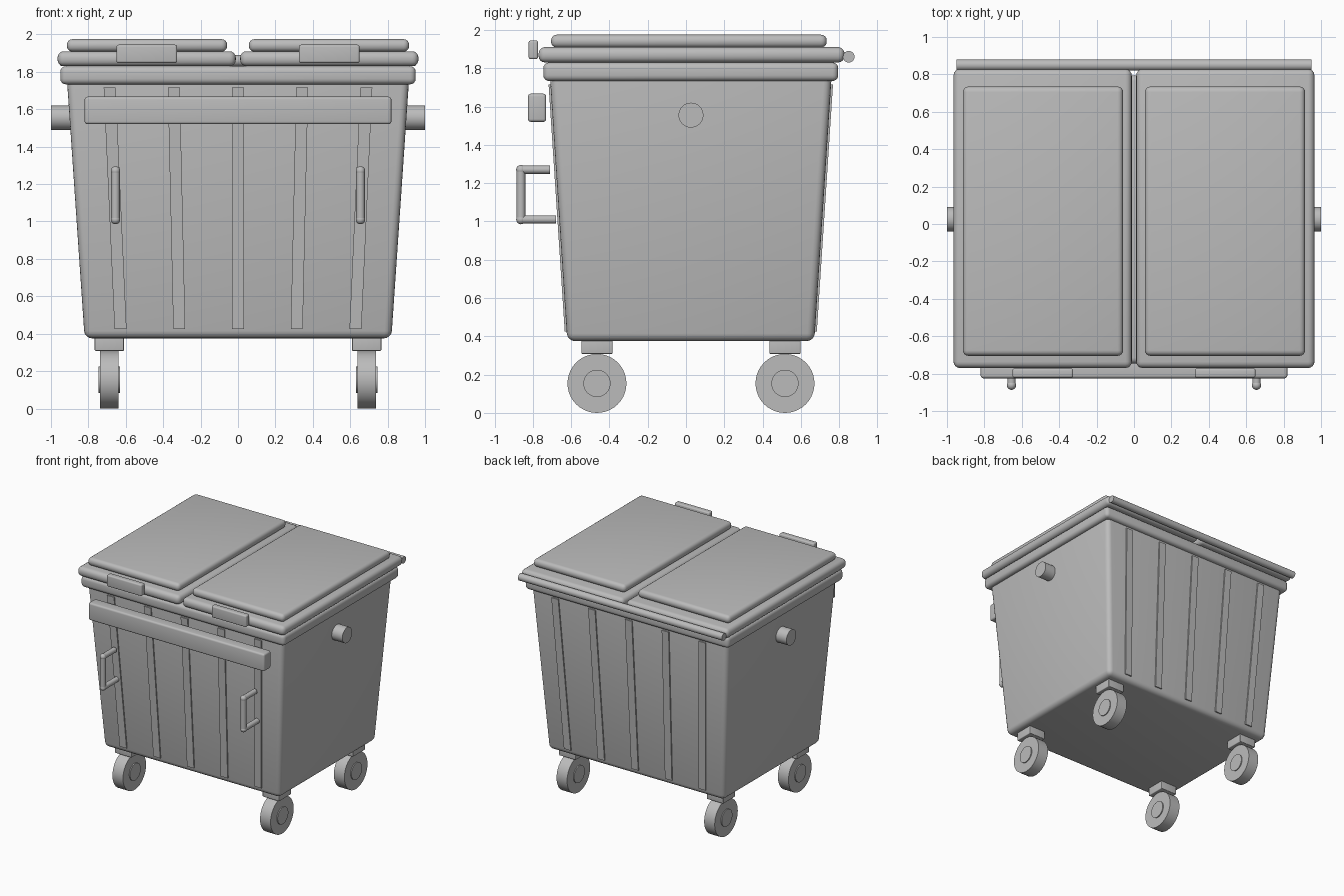
import bpy, bmesh, math
from mathutils import Vector, Matrix

if "Cube" in bpy.data.objects:
    bpy.data.objects.remove(bpy.data.objects["Cube"], do_unlink=True)

grey = bpy.data.materials.new("plain grey")
grey.use_nodes = True
grey.diffuse_color = (0.5, 0.5, 0.5, 1)
grey.node_tree.nodes["Principled BSDF"].inputs["Base Color"].default_value = (0.5, 0.5, 0.5, 1)


def finish(name, bm):
    bmesh.ops.recalc_face_normals(bm, faces=bm.faces[:])
    mesh = bpy.data.meshes.new(name)
    bm.to_mesh(mesh)
    bm.free()
    mesh.materials.append(grey)
    obj = bpy.data.objects.new(name, mesh)
    bpy.context.collection.objects.link(obj)
    bpy.ops.object.select_all(action='DESELECT')
    obj.select_set(True)
    bpy.context.view_layer.objects.active = obj
    bpy.ops.object.shade_smooth_by_angle(angle=math.radians(35))
    return obj


def round_edges(bm, radius, segments=4):
    if radius:
        bmesh.ops.bevel(bm, geom=bm.edges[:], offset=radius, segments=segments,
                        profile=0.5, affect='EDGES', clamp_overlap=True)


def box(name, x, y, z, radius=0.0):
    """Box from (min, max) ranges with rounded edges."""
    bm = bmesh.new()
    bmesh.ops.create_cube(bm, size=1)
    for v in bm.verts:
        v.co = Vector([r[0] if c < 0 else r[1] for c, r in zip(v.co, (x, y, z))])
    round_edges(bm, radius)
    return finish(name, bm)


def rod(name, a, b, radius, sides=32):
    """Capped cylinder between two points."""
    a, b = Vector(a), Vector(b)
    bm = bmesh.new()
    turn = (b - a).to_track_quat('Z', 'Y').to_matrix().to_4x4()
    bmesh.ops.create_cone(bm, cap_ends=True, segments=sides, radius1=radius, radius2=radius,
                          depth=(b - a).length, matrix=Matrix.Translation((a + b) / 2) @ turn)
    return finish(name, bm)


def ball(name, centre, radius):
    bm = bmesh.new()
    bmesh.ops.create_uvsphere(bm, u_segments=16, v_segments=10, radius=radius,
                              matrix=Matrix.Translation(centre))
    return finish(name, bm)


# Tapered container
Z0, Z1, YC = 0.375, 1.78, 0.025


def half_depth(z):
    return 0.645 + 0.092 * (z - Z0) / (Z1 - Z0)


bm = bmesh.new()
bmesh.ops.create_cube(bm, size=2)
for v in bm.verts:
    z = Z0 if v.co.z < 0 else Z1
    v.co = Vector((v.co.x * (0.82 if z == Z0 else 0.916), YC + v.co.y * half_depth(z), z))
round_edges(bm, 0.04)
finish("container_body", bm)

# Raised ribs following the slope of the front and back walls
for side, label in ((-1, "front"), (1, "back")):
    for i in range(-2, 3):
        bm = bmesh.new()
        bmesh.ops.create_cube(bm, size=2)
        for v in bm.verts:
            top = v.co.z > 0
            z = 1.715 if top else 0.425
            out = 0.01 if v.co.y * side > 0 else -0.02
            x = i * (0.343 if top else 0.314) + v.co.x * 0.032
            v.co = Vector((x, YC + side * (half_depth(z) + out), z))
        finish(f"{label}_rib", bm)

# Rim, front bar and hinge rod
box("rim", (-0.95, 0.95), (-0.745, 0.795), (1.733, 1.83), 0.03)
box("front_bar", (-0.82, 0.82), (-0.825, -0.73), (1.52, 1.667), 0.015)
rod("hinge_rod", (-0.95, 0.85, 1.86), (0.95, 0.85, 1.86), 0.03)

# Parts repeated on both sides
for s, label in ((1, "left"), (-1, "right")):
    def span(a, b):
        return tuple(sorted((s * a, s * b)))

    box(f"{label}_lid", span(0.012, 0.965), (-0.77, 0.828), (1.83, 1.91), 0.034)
    box(f"{label}_lid_panel", span(0.058, 0.915), (-0.705, 0.735), (1.908, 1.975), 0.03)
    box(f"{label}_lid_grip", span(0.325, 0.65), (-0.822, -0.772), (1.847, 1.945), 0.012)
    rod(f"{label}_lifting_pin", (s * 0.86, 0.026, 1.555), (s, 0.026, 1.555), 0.065)

    # Front pull handle
    hx, hy, low, high = s * 0.655, -0.862, 1.01, 1.27
    rod(f"{label}_handle_grip", (hx, hy, low), (hx, hy, high), 0.023, 16)
    for z, end in ((low, -0.68), (high, -0.71)):
        rod(f"{label}_handle_arm", (hx, hy, z), (hx, end, z), 0.022, 16)
        ball(f"{label}_handle_corner", (hx, hy, z), 0.025)

    # Castors
    for y, place in ((-0.465, "front"), (0.517, "back")):
        wx = s * 0.688
        box(f"{place}_{label}_castor_mount", (wx - 0.078, wx + 0.078),
            (y - 0.081, y + 0.081), (0.308, 0.385), 0.006)
        for part, half, r in (("wheel", 0.049, 0.154), ("hub", 0.057, 0.071)):
            rod(f"{place}_{label}_{part}", (wx - half, y, 0.154), (wx + half, y, 0.154), r, 40)
